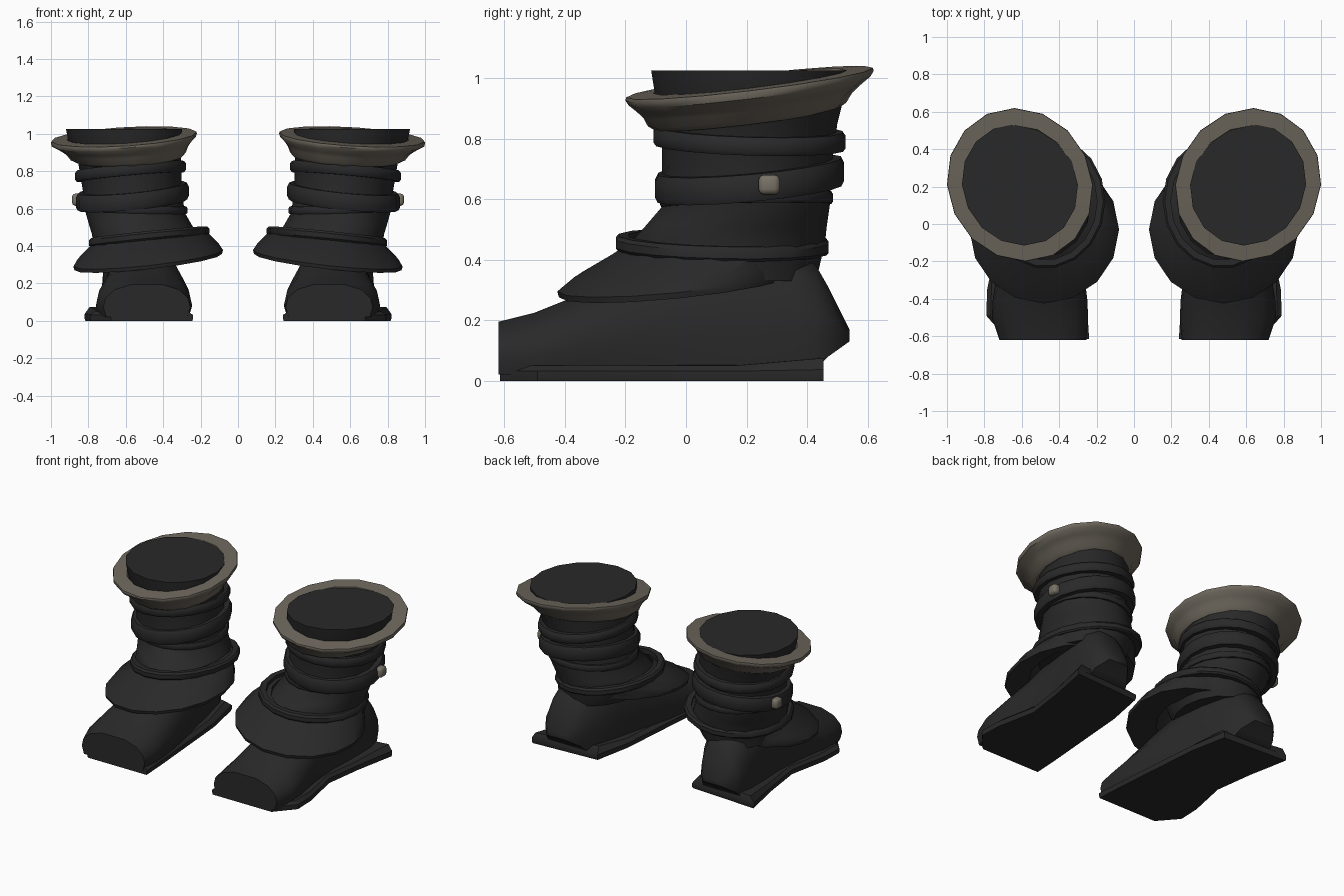
import bpy, bmesh, math

if "Cube" in bpy.data.objects:
    bpy.data.objects.remove(bpy.data.objects["Cube"])


def material(name, rgb):
    m = bpy.data.materials.new(name)
    m.diffuse_color = (*rgb, 1)
    m.use_nodes = True
    m.node_tree.nodes["Principled BSDF"].inputs["Base Color"].default_value = m.diffuse_color
    return m


BLACK = material("black leather", (0.022, 0.022, 0.022))
TAN = material("tan trim", (0.152, 0.134, 0.107))
STUD = material("pale stud", (0.19, 0.17, 0.135))


def finish(name, bm, mat, angle=40):
    """Turn a bmesh into a smooth-shaded part, mirrored to make the pair."""
    bmesh.ops.recalc_face_normals(bm, faces=bm.faces)
    me = bpy.data.meshes.new(name)
    bm.to_mesh(me)
    bm.free()
    me.materials.append(mat)
    ob = bpy.data.objects.new(name, me)
    bpy.context.collection.objects.link(ob)
    bpy.ops.object.select_all(action='DESELECT')
    ob.select_set(True)
    bpy.context.view_layer.objects.active = ob
    bpy.ops.object.shade_smooth_by_angle(angle=math.radians(angle))
    ob.modifiers.new("pair", 'MIRROR').use_mirror_merge = False
    return ob


def skin(loops, closed=False):
    """Bridge equal-length point loops; cap the ends unless closed."""
    bm = bmesh.new()
    vs = [[bm.verts.new(p) for p in loop] for loop in loops]
    n = len(vs[0])
    pairs = list(zip(vs, vs[1:])) + ([(vs[-1], vs[0])] if closed else [])
    for a, b in pairs:
        for i in range(n):
            j = (i + 1) % n
            bm.faces.new((a[i], a[j], b[j], b[i]))
    if not closed:
        bm.faces.new(vs[0][::-1])
        bm.faces.new(vs[-1])
    return bm


def ring(cx, cy, z, rx, ry, sx=0, sy=0, n=16, shear=0):
    """Ellipse at height z, tilted by slopes sx and sy, sheared sideways."""
    pts = []
    for i in range(n):
        a = 2 * math.pi * i / n
        x, y = rx * math.cos(a), ry * math.sin(a)
        pts.append((cx + x + shear * y, cy + y, z + sx * x + sy * y))
    return pts


def band(name, cx, cy, z, rx, ry, h, t, sx, sy):
    """Strap wrapped around the shaft with a bevelled outer edge."""
    profile = [(-t, -h / 2), (t * .6, -h / 2), (t, -h * .3),
               (t, h * .25), (t * .5, h / 2), (-t, h / 2)]
    finish(name, skin([ring(cx, cy, z + dz, rx + dr, ry + dr, sx, sy, 18)
                       for dr, dz in profile], True), BLACK)


# Sole: narrow waist, wide heel corners, top sloping up towards the foot
outline = [(.24, -.615), (.68, -.615), (.79, -.49), (.785, -.35), (.73, -.08),
           (.765, .18), (.82, .455), (.35, .435), (.30, .18), (.27, -.2), (.25, -.45)]


def sole_loop(scale, z, lift):
    return [(.55 + (x - .55) * scale, y if abs(y) > .45 else y * scale,
             z + (lift if y > .3 else 0)) for x, y in outline]


finish("sole", skin([sole_loop(.985, 0, 0), sole_loop(1, .012, 0),
                     sole_loop(1, .032, .005), sole_loop(.9, .05, .025)]), BLACK, 30)

# Foot: sections from toe to heel as y, x min, x max, z bottom, z top
sections = [(-.62, .255, .72, .02, .195), (-.5, .245, .76, .02, .225),
            (-.4, .25, .755, .02, .265), (-.2, .275, .72, .02, .35),
            (0, .31, .705, .02, .43), (.2, .345, .715, .02, .46),
            (.36, .38, .73, .03, .43), (.43, .42, .72, .04, .38),
            (.47, .44, .71, .08, .31), (.54, .50, .65, .13, .17)]
shape = [(-.93, 0), (.93, 0), (1, .3), (.95, .58), (.74, .84), (.35, 1),
         (-.35, 1), (-.74, .84), (-.95, .58), (-1, .3)]
finish("foot", skin([[((a + b) / 2 + u * (b - a) / 2, y, lo + v * (hi - lo))
                      for u, v in shape] for y, a, b, lo, hi in sections]), BLACK, 50)

# Shaft with its flat closed top
finish("shaft", skin([ring(*r[:5], shear=r[5]) for r in [
    (.53, .14, .33, .24, .29, 0), (.50, .14, .46, .28, .32, 0),
    (.52, .165, .51, .275, .30, 0), (.55, .20, .58, .265, .275, 0),
    (.565, .20, .70, .265, .28, 0), (.58, .21, .85, .275, .29, .03),
    (.60, .21, .93, .30, .31, .07), (.61, .21, 1.025, .31, .325, .07)]]), BLACK)

# Flared skirt over the instep
finish("skirt", skin([ring(cx, cy, z, rx, ry, -.11, sy) for cx, cy, z, rx, ry, sy in [
    (.50, .12, .46, .27, .30, 0), (.475, .09, .44, .31, .33, .06),
    (.48, .00, .375, .375, .37, .09), (.48, -.03, .335, .40, .395, .1),
    (.48, -.03, .315, .395, .39, .1), (.50, .02, .335, .25, .28, .1)]], True), BLACK, 35)

# Straps and folds around the ankle
band("instep_strap", .475, .12, .45, .30, .335, .048, .022, -.10, -.02)
band("ankle_fold", .55, .20, .60, .268, .278, .04, .012, .03, .02)
band("buckle_strap", .565, .21, .665, .28, .295, .09, .022, -.10, .09)
band("upper_strap", .575, .21, .80, .275, .30, .06, .022, -.09, -.03)

# Tilted flared collar
finish("collar", skin([ring(.58 + .03 * k, .20 + .01 * k, z, rx, ry, -.07, .12, 16, .07)
                       for k, z, rx, ry in [
    (0, .875, .26, .27), (0, .865, .285, .305), (.2, .88, .308, .328),
    (.4, .91, .325, .345), (.7, .935, .352, .372), (1, .958, .385, .40),
    (1, .975, .39, .41), (1, .985, .388, .408), (1, .988, .305, .318)]], True), TAN)

# Rounded stud on the outer side
bm = bmesh.new()
bmesh.ops.create_cube(bm, size=1)
for v in bm.verts:
    v.co = (.86 + v.co.x * .055, .275 + v.co.y * .07, .648 + v.co.z * .065)
bmesh.ops.bevel(bm, geom=bm.edges[:], offset=.017, segments=2, affect='EDGES', profile=.5)
finish("stud", bm, STUD, 60)
